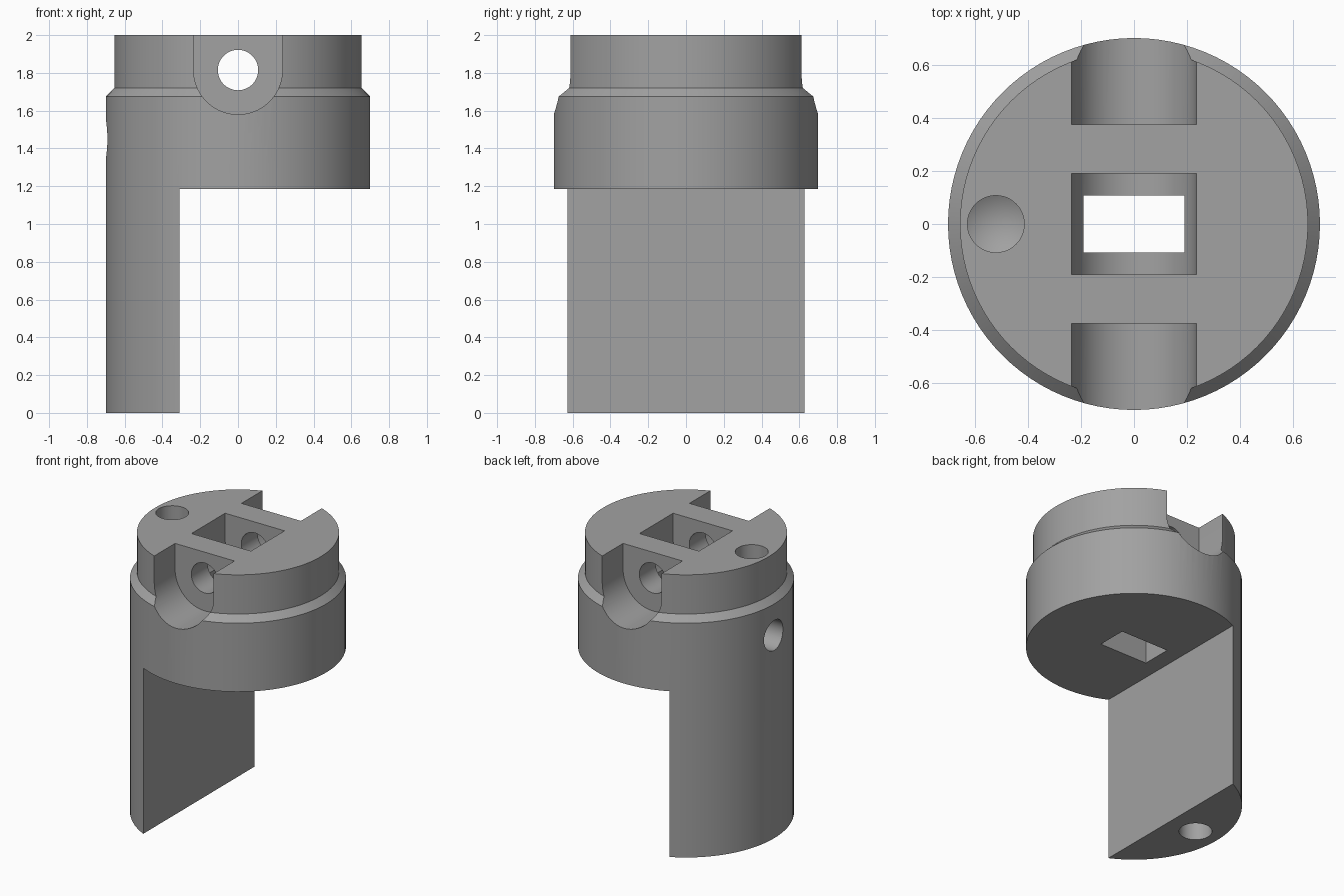
import bpy, bmesh, math
from mathutils import Matrix

if "Cube" in bpy.data.objects:
    bpy.data.objects.remove(bpy.data.objects["Cube"])

SEG = 96
grey = bpy.data.materials.new("machined grey")
grey.diffuse_color = (0.36, 0.36, 0.36, 1)
grey.use_nodes = True
grey.node_tree.nodes["Principled BSDF"].inputs["Base Color"].default_value = grey.diffuse_color


def finish(name, bm):
    bmesh.ops.recalc_face_normals(bm, faces=bm.faces)
    mesh = bpy.data.meshes.new(name)
    bm.to_mesh(mesh)
    bm.free()
    obj = bpy.data.objects.new(name, mesh)
    bpy.context.collection.objects.link(obj)
    mesh.materials.append(grey)
    return obj


def lathe(name, profile, seg=SEG, matrix=Matrix()):
    """Closed solid turned about z from (radius, height) pairs; radius 0 makes a tip."""
    bm = bmesh.new()
    rings = []
    for r, z in profile:
        n = seg if r > 0 else 1
        rings.append([bm.verts.new((r * math.cos(2 * math.pi * i / seg),
                                    r * math.sin(2 * math.pi * i / seg), z)) for i in range(n)])
    for a, b in zip(rings, rings[1:]):
        for i in range(seg):
            j = (i + 1) % seg
            if len(b) == 1:
                bm.faces.new((a[i], a[j], b[0]))
            else:
                bm.faces.new((a[i], a[j], b[j], b[i]))
    for ring in (rings[0], rings[-1]):
        if len(ring) > 1:
            bm.faces.new(ring)
    bm.transform(matrix)
    return finish(name, bm)


def box(name, x0, x1, y0, y1, z0, z1):
    bm = bmesh.new()
    bmesh.ops.create_cube(bm, size=1)
    bm.transform(Matrix.Translation(((x0 + x1) / 2, (y0 + y1) / 2, (z0 + z1) / 2))
                 @ Matrix.Diagonal((x1 - x0, y1 - y0, z1 - z0, 1)))
    return finish(name, bm)


def u_slot(name, y0, y1, r=0.235, zc=1.815):
    """Open-topped slot with a half-round floor, running along y."""
    pts = [(r, 2.2)] + [(r * math.cos(math.pi * i / 40), zc - r * math.sin(math.pi * i / 40))
                        for i in range(41)] + [(-r, 2.2)]
    bm = bmesh.new()
    face = bm.faces.new([bm.verts.new((x, y0, z)) for x, z in pts])
    ext = bmesh.ops.extrude_face_region(bm, geom=[face])
    verts = [v for v in ext["geom"] if isinstance(v, bmesh.types.BMVert)]
    bmesh.ops.translate(bm, verts=verts, vec=(0, y1 - y0, 0))
    return finish(name, bm)


def drill(name, matrix, depth, r=0.107):
    """Drilled hole with a conical end, pointing along local +z."""
    return lathe(name, [(r, -0.2), (r, depth), (0, depth + 0.06)], 48, matrix)


# Turned body with chamfered shoulder and narrower neck
body = lathe("stepped_body", [(0.70, 0), (0.70, 1.675), (0.655, 1.72), (0.655, 2)])

T, R = Matrix.Translation, Matrix.Rotation
cutters = [
    # Space beside the leg and the step under the head
    box("leg_clearance", -0.31, 1, -1, 1, -0.5, 1.185),
    box("step_clearance", 0, 1, -1.1, 1.1, -0.4, 1.135),
    # Slots and pocket
    u_slot("front_slot", -1, -0.375),
    u_slot("back_slot", 0.375, 1),
    u_slot("centre_pocket", -0.19, 0.19),
    box("centre_window", -0.19, 0.19, -0.107, 0.107, 0.9, 1.9),
    # Cross bore through both walls
    lathe("cross_bore", [(0.107, -0.9), (0.107, 0.9)], 48, T((0, 0, 1.815)) @ R(math.pi / 2, 4, 'X')),
    # Blind holes in the top, the leg end and the side
    drill("top_hole", T((-0.52, 0, 2)) @ R(math.pi, 4, 'X'), 0.36),
    drill("leg_hole", T((-0.52, 0, 0)), 0.36),
    drill("side_hole", T((-0.70, 0, 1.45)) @ R(math.pi / 2, 4, 'Y'), 0.26),
]

bpy.context.view_layer.objects.active = body
body.select_set(True)
for cutter in cutters:
    mod = body.modifiers.new(cutter.name, 'BOOLEAN')
    mod.operation = 'DIFFERENCE'
    mod.solver = 'EXACT'
    mod.object = cutter
    bpy.ops.object.modifier_apply(modifier=mod.name)
    bpy.data.objects.remove(cutter)

bpy.ops.object.shade_smooth_by_angle(angle=math.radians(25))
